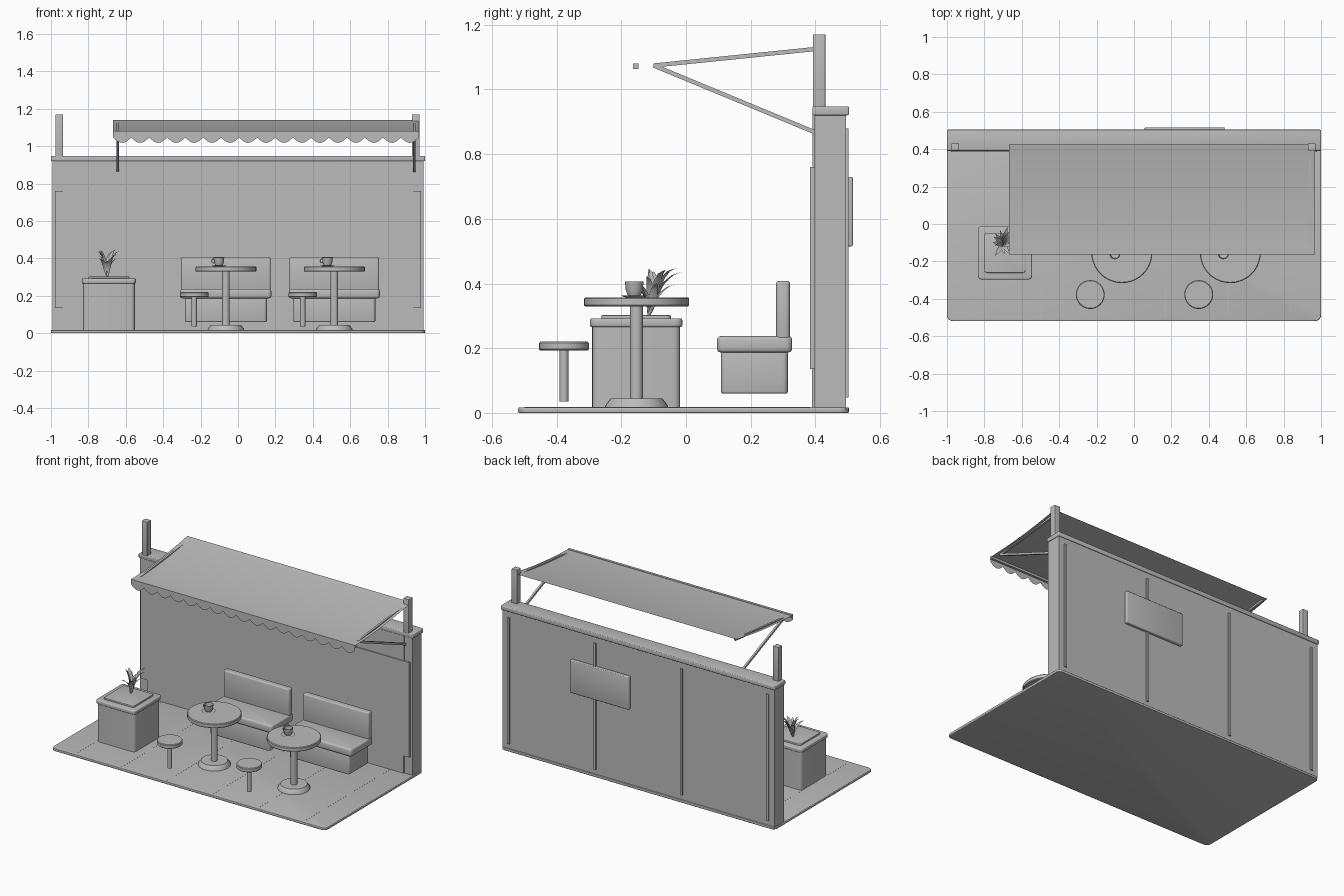
import bpy, bmesh, math, random
from mathutils import Vector

random.seed(4)
if "Cube" in bpy.data.objects:
    bpy.data.objects.remove(bpy.data.objects["Cube"], do_unlink=True)

grey = bpy.data.materials.new("plain grey")
grey.use_nodes = True
grey.diffuse_color = (0.5, 0.5, 0.5, 1)
grey.node_tree.nodes["Principled BSDF"].inputs["Base Color"].default_value = (0.5, 0.5, 0.5, 1)


def finish(name, bm, smooth=True):
    mesh = bpy.data.meshes.new(name)
    bm.to_mesh(mesh)
    bm.free()
    mesh.materials.append(grey)
    if smooth:
        mesh.shade_smooth()
        mesh.set_sharp_from_angle(angle=math.radians(35))
    obj = bpy.data.objects.new(name, mesh)
    bpy.context.collection.objects.link(obj)
    return obj


def box(name, xs, ys, zs, corner=0, edge=0):
    """Box from ranges, with rounded upright corners and softened edges."""
    bm = bmesh.new()
    bmesh.ops.create_cube(bm, size=1)
    for v in bm.verts:
        v.co = [(r[0] + r[1]) / 2 + c * (r[1] - r[0]) for r, c in zip((xs, ys, zs), v.co)]
    if corner:
        upright = [e for e in bm.edges if abs(e.verts[0].co.z - e.verts[1].co.z) > 1e-5]
        bmesh.ops.bevel(bm, geom=upright, offset=corner, segments=4, profile=0.5, affect='EDGES')
    if edge:
        hard = [e for e in bm.edges if e.calc_face_angle(0) > 0.8]
        bmesh.ops.bevel(bm, geom=hard, offset=edge, segments=3, profile=0.5, affect='EDGES')
    return finish(name, bm)


def lathe(name, centre, profile, sides=32):
    """Turn (radius, height) points around an upright axis."""
    bm = bmesh.new()
    verts = [bm.verts.new((r, 0, z)) for r, z in profile]
    edges = [bm.edges.new(pair) for pair in zip(verts, verts[1:])]
    bmesh.ops.spin(bm, geom=verts + edges, cent=(0, 0, 0), axis=(0, 0, 1),
                   angle=math.tau, steps=sides)
    bmesh.ops.remove_doubles(bm, verts=bm.verts, dist=1e-5)
    bmesh.ops.recalc_face_normals(bm, faces=bm.faces)
    obj = finish(name, bm)
    obj.location = (*centre, 0)
    return obj


def disc(name, centre, radius, low, high, soft=0.004):
    return lathe(name, centre, [(0, low), (radius - soft, low), (radius, low + soft),
                                (radius, high - soft), (radius - soft, high), (0, high)], 40)


def bar(name, start, end, size):
    """Square bar between two points."""
    start, end = Vector(start), Vector(end)
    half = size / 2
    obj = box(name, (-half, half), (-half, half), (0, (end - start).length))
    obj.location = start
    obj.rotation_euler = (end - start).to_track_quat('Z', 'Y').to_euler()
    return obj


# Floor and plank seams
box("floor", (-1, 1), (-0.519, 0.504), (0, 0.017), 0.03, 0.004)
for i in range(6):
    x = -0.83 + i * 0.333
    box("plank_seam", (x - 0.002, x + 0.002), (-0.5, 0.385), (0.016, 0.0175))

# Wall with cap, front panelling, back battens and back plate
box("wall", (-0.993, 0.993), (0.397, 0.495), (0.01, 0.925))
box("wall_cap", (-1, 1), (0.391, 0.504), (0.92, 0.948), 0, 0.005)
box("wall_panel", (-0.978, 0.978), (0.384, 0.4), (0.135, 0.76))
box("kick_board", (-0.935, 0.935), (0.39, 0.4), (0.015, 0.135))
box("upper_board", (-0.935, 0.935), (0.391, 0.4), (0.76, 0.922))
for x in (-0.945, -0.315, 0.315, 0.945):
    box("back_batten", (x - 0.008, x + 0.008), (0.49, 0.503), (0.048, 0.88))
box("back_plate", (0.057, 0.485), (0.49, 0.516), (0.515, 0.73), 0, 0.005)

# Posts on the wall
for x in (-0.956, 0.95):
    box("awning_post", (x - 0.02, x + 0.02), (0.392, 0.431), (0.93, 1.17), 0, 0.002)

# Sagging canopy sheet
LEFT, RIGHT, FRONT, BACK = -0.667, 0.967, -0.156, 0.425
bm = bmesh.new()
rows = []
for i in range(15):
    t = i / 14
    y, z = FRONT + (BACK - FRONT) * t, 1.077 + 0.015 * t + 0.048 * t * t
    rows.append([bm.verts.new((x, y, z)) for x in (LEFT, RIGHT)])
for a, b in zip(rows, rows[1:]):
    bm.faces.new((a[0], a[1], b[1], b[0]))
finish("canopy", bm)

# Scalloped valance and front bar
bm = bmesh.new()
count = 17
step = (RIGHT - LEFT) / count
for i in range(count):
    x = LEFT + i * step
    outline = [(x + step, 1.08), (x, 1.08)]
    outline += [(x + step * k / 8, 1.046 - 0.028 * math.sin(math.pi * k / 8)) for k in range(9)]
    bm.faces.new([bm.verts.new((px, FRONT - 0.006, pz)) for px, pz in outline])
finish("valance", bm, False)
box("awning_front_bar", (LEFT, RIGHT), (-0.164, -0.147), (1.063, 1.08))

# Folding arms
for x in (-0.643, 0.942):
    bar("upper_arm", (x, 0.41, 1.126), (x, -0.1, 1.074), 0.013)
    bar("lower_arm", (x, 0.405, 0.865), (x, -0.1, 1.074), 0.013)

# Planter
PX, PY = -0.69, -0.154


def planter_box(name, half_x, half_y, zs, corner, edge):
    box(name, (PX - half_x, PX + half_x), (PY - half_y, PY + half_y), zs, corner, edge)


planter_box("planter_body", 0.138, 0.136, (0.015, 0.275), 0.02, 0)
planter_box("planter_rim", 0.145, 0.143, (0.265, 0.292), 0.022, 0.007)
planter_box("planter_top", 0.11, 0.107, (0.285, 0.302), 0.015, 0.003)

# Plant: folded, bent blades in a rosette
bm = bmesh.new()
for i in range(13):
    turn = i * 2.4
    out = Vector((math.cos(turn), math.sin(turn), 0))
    side = Vector((-out.y, out.x, 0))
    height = random.uniform(0.11, 0.2)
    reach = random.uniform(0.04, 0.075) * (1.25 - 2.5 * (height - 0.11))
    previous = None
    for k in range(7):
        t = k / 6
        mid = Vector((-0.7, -0.115, 0.298)) + out * (0.004 + reach * t ** 1.8)
        mid.z += height * (t - 0.22 * t ** 4)
        mid.y += 0.025 * t
        width = 0.003 + 0.011 * math.sin(math.pi * t ** 0.8) if k < 6 else 0.0006
        ring = [bm.verts.new(mid + side * s * width + out * abs(s) * -0.004 * (k < 6))
                for s in (-1, 0, 1)]
        if previous:
            for j in (0, 1):
                bm.faces.new((previous[j], previous[j + 1], ring[j + 1], ring[j]))
        previous = ring
finish("plant_leaves", bm)

# Two seating groups
for cx in (-0.065, 0.515):
    # Bench
    box("bench_base", (cx - 0.219, cx + 0.219), (0.108, 0.315), (0.06, 0.19), 0.015, 0.006)
    box("bench_seat", (cx - 0.243, cx + 0.243), (0.096, 0.328), (0.187, 0.237), 0.018, 0.011)
    box("bench_back", (cx - 0.24, cx + 0.24), (0.279, 0.321), (0.225, 0.408), 0.012, 0.008)

    # Table
    spot = (cx, -0.153)
    lathe("table_foot", spot, [(0, 0.016), (0.098, 0.016), (0.096, 0.024), (0.08, 0.045), (0, 0.045)])
    lathe("table_stem", spot, [(0.02, 0.04), (0.02, 0.335)])
    disc("table_top", spot, 0.163, 0.329, 0.357)

    # Cup, saucer and handle
    place = (cx - 0.037, -0.16)
    lathe("saucer", place, [(0, 0.356), (0.025, 0.356), (0.042, 0.363), (0.025, 0.362), (0, 0.362)])
    lathe("cup", place, [(0, 0.362), (0.019, 0.362), (0.026, 0.378), (0.029, 0.406),
                         (0.026, 0.406), (0.023, 0.38), (0, 0.37)], 24)
    curve = bpy.data.curves.new("cup_handle", 'CURVE')
    curve.dimensions = '3D'
    curve.bevel_depth = 0.003
    curve.bevel_resolution = 1
    spline = curve.splines.new('POLY')
    spline.points.add(6)
    for k, p in enumerate(spline.points):
        a = math.pi * (0.5 + k / 6)
        p.co = (place[0] - 0.026 + 0.013 * math.cos(a), place[1], 0.387 + 0.011 * math.sin(a), 1)
    curve.materials.append(grey)
    bpy.context.collection.objects.link(bpy.data.objects.new("cup_handle", curve))

    # Stool
    seat = (cx - 0.169, -0.377)
    disc("stool_seat", seat, 0.077, 0.193, 0.22)
    lathe("stool_leg", seat, [(0, 0.035), (0.014, 0.035), (0.014, 0.2)], 20)
